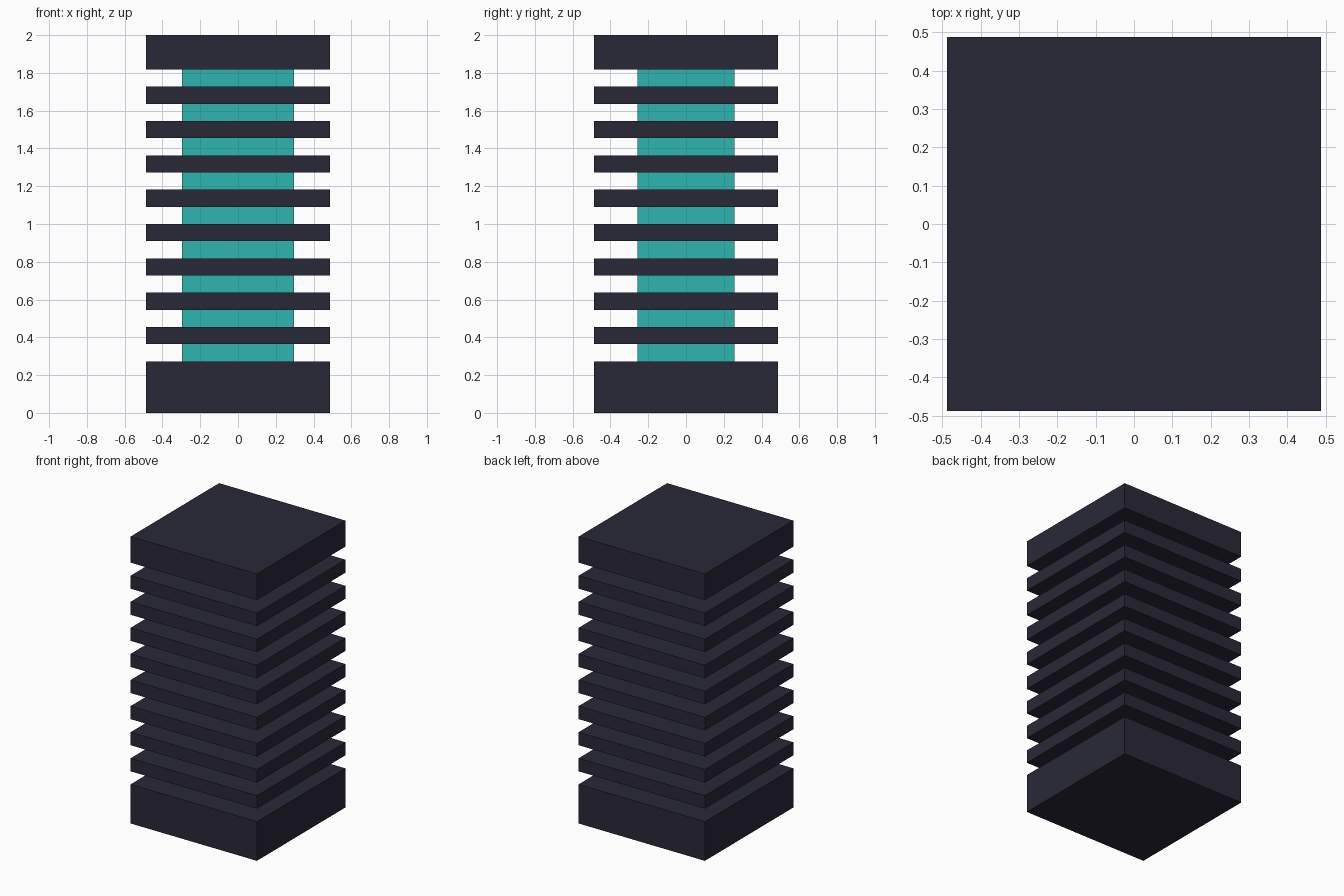
import bpy

if "Cube" in bpy.data.objects:
    bpy.data.objects.remove(bpy.data.objects["Cube"])

U = 2 / 22   # height module
W = 0.974    # slab width


def material(name, color):
    m = bpy.data.materials.new(name)
    m.diffuse_color = color
    m.use_nodes = True
    m.node_tree.nodes["Principled BSDF"].inputs["Base Color"].default_value = m.diffuse_color
    return m


dark = material("dark_casing", (0.022, 0.021, 0.04, 1))
teal = material("teal_glow", (0.03, 0.46, 0.43, 0.85))


def block(name, sx, sy, z0, z1, mat):
    bpy.ops.mesh.primitive_cube_add(size=1, location=(0, 0, (z0 + z1) / 2))
    o = bpy.context.object
    o.name = name
    o.scale = (sx, sy, z1 - z0)
    bpy.ops.object.transform_apply(location=False, rotation=False, scale=True)
    o.data.materials.append(mat)
    return o


# Thick base and cap
block("base", W, W, 0, 3 * U, dark)
block("cap", W, W, 20 * U, 22 * U, dark)

# Evenly stacked fins
for i in range(8):
    z = (4 + 2 * i) * U
    block(f"fin_{i + 1}", W, W, z, z + U, dark)

# Glowing inner core
block("core", 0.592, 0.514, 3 * U, 20 * U, teal)
